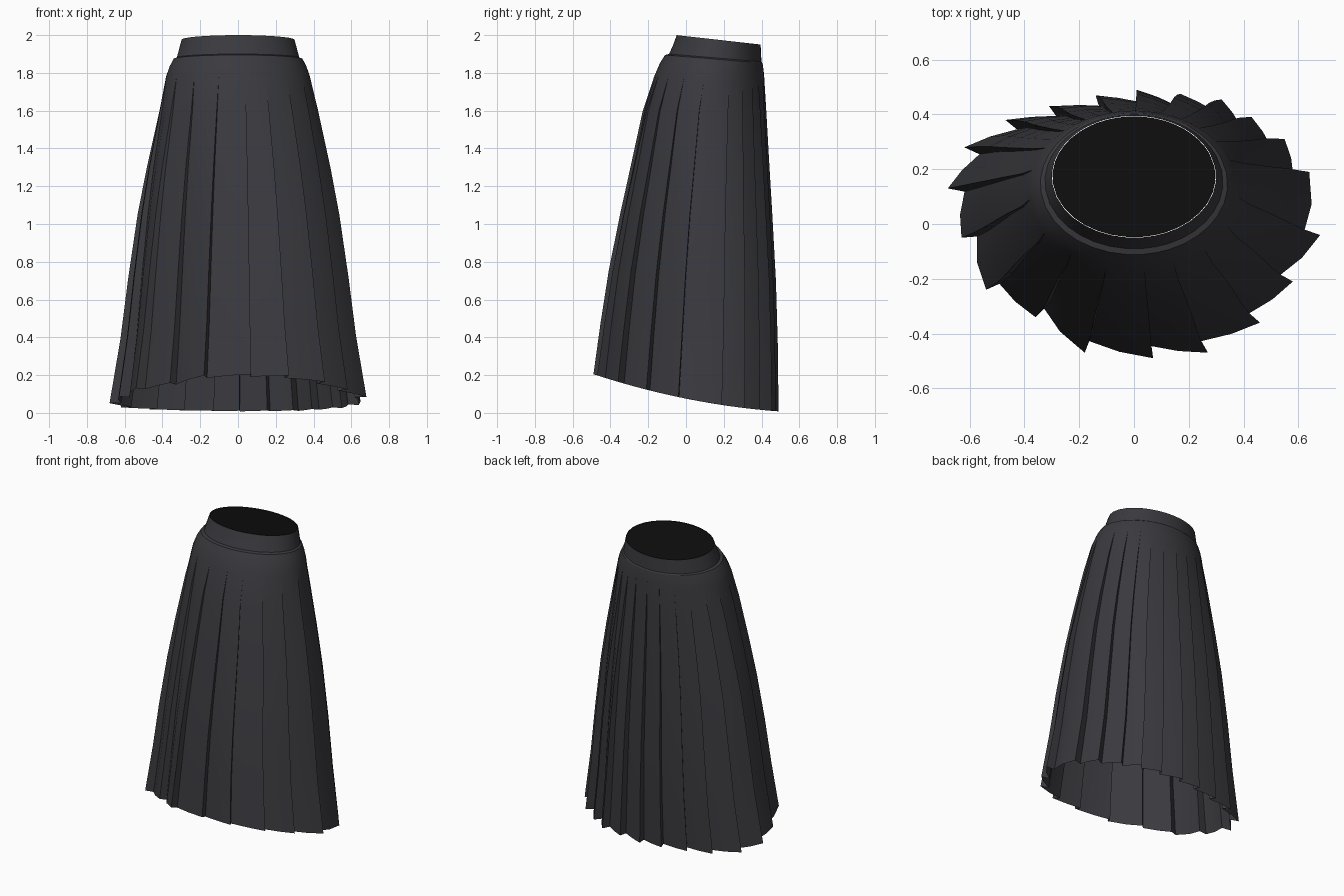
import bpy
import bmesh
from math import atan2, cos, sin, hypot, tau

cube = bpy.data.objects.get("Cube")
if cube:
    bpy.data.objects.remove(cube, do_unlink=True)


def make_material(name, rgb):
    mat = bpy.data.materials.new(name)
    mat.use_nodes = True
    color = (*rgb, 1)
    mat.diffuse_color = color
    mat.node_tree.nodes["Principled BSDF"].inputs["Base Color"].default_value = color
    return mat


charcoal = make_material("charcoal cloth", (0.042, 0.042, 0.049))
black = make_material("black lining", (0.004, 0.004, 0.004))

# Hem corners of the knife pleats, clockwise from the centre back
HALF_X, HALF_Y = 0.68, 0.49
tips = [(0.01, 0.49), (0.17, 0.475), (0.32, 0.455), (0.43, 0.39), (0.55, 0.31),
        (0.64, 0.19), (0.68, -0.04), (0.58, -0.21), (0.46, -0.36), (0.27, -0.47),
        (0.07, -0.49), (-0.18, -0.47), (-0.36, -0.34), (-0.54, -0.24), (-0.63, -0.05),
        (-0.68, 0.13), (-0.62, 0.28), (-0.47, 0.38), (-0.31, 0.43), (-0.14, 0.47)]


def pleat_outline():
    """Outline as (angle, radius) on a unit circle: corner, panel middle, fold."""
    polar = [(atan2(y / HALF_Y, x / HALF_X), hypot(x / HALF_X, y / HALF_Y)) for x, y in tips]
    outline = []
    for i, (angle, radius) in enumerate(polar):
        next_angle, next_radius = polar[(i + 1) % len(polar)]
        turn = (angle - next_angle) % tau
        fold = next_radius * 0.91
        outline.append((angle, radius))
        outline.append((angle - turn / 2, (radius + fold) / 2))
        outline.append((angle - turn, fold))
    return outline


outline = pleat_outline()


def ring_points(z_front, z_back, half_width, y_front, y_back, pleat):
    """One tilted oval; pleat blends it from smooth to fully folded."""
    points = []
    for angle, radius in outline:
        r = 1 + (radius - 1) * pleat
        u, v = r * cos(angle), r * sin(angle)
        x = u * half_width
        y = (y_front + y_back) / 2 + v * (y_back - y_front) / 2
        z = (z_front + z_back) / 2 + v * (z_back - z_front) / 2
        if z_front < 1:
            z -= 0.03 * pleat * max(0, 1 - v * v) * (z_front - z_back) / 0.19
        points.append((x, y, z))
    return points


def loft(name, rings, material, cap=False):
    bm = bmesh.new()
    rows = [[bm.verts.new(p) for p in ring_points(*ring)] for ring in rings]
    count = len(outline)
    for upper, lower in zip(rows, rows[1:]):
        for i in range(count):
            j = (i + 1) % count
            bm.faces.new((upper[i], upper[j], lower[j], lower[i]))
    if cap:
        bm.faces.new(list(reversed(rows[0])))
    bmesh.ops.remove_doubles(bm, verts=bm.verts, dist=0.0001)
    mesh = bpy.data.meshes.new(name)
    bm.to_mesh(mesh)
    bm.free()
    mesh.materials.append(material)
    obj = bpy.data.objects.new(name, mesh)
    bpy.context.collection.objects.link(obj)
    bpy.ops.object.select_all(action="DESELECT")
    obj.select_set(True)
    bpy.context.view_layer.objects.active = obj
    bpy.ops.object.shade_smooth_by_angle(angle=0.42)
    return obj


# Each ring: front height, back height, half width, front y, back y, pleat depth
loft("waistband", [
    (2.0, 1.95, 0.3, -0.05, 0.395, 0),
    (1.95, 1.91, 0.312, -0.068, 0.397, 0),
    (1.89, 1.85, 0.328, -0.095, 0.4, 0),
], charcoal)

loft("pleated_skirt", [
    (1.9, 1.86, 0.325, -0.09, 0.398, 0),
    (1.895, 1.852, 0.342, -0.112, 0.405, 0),
    (1.85, 1.82, 0.363, -0.14, 0.41, 0),
    (1.78, 1.78, 0.382, -0.17, 0.414, 0),
    (1.6, 1.6, 0.425, -0.23, 0.425, 0.32),
    (1.3, 1.3, 0.49, -0.295, 0.442, 0.55),
    (1.05, 1.05, 0.537, -0.35, 0.457, 0.7),
    (0.75, 0.7, 0.585, -0.41, 0.476, 0.82),
    (0.48, 0.36, 0.625, -0.452, 0.486, 0.9),
    (0.205, 0.008, HALF_X, -HALF_Y, HALF_Y, 1),
], charcoal)

# Dark closed opening just under the rim
loft("waist_opening", [
    (1.996, 1.946, 0.298, -0.048, 0.393, 0),
    (1.99, 1.94, 0.298, -0.048, 0.393, 0),
], black, cap=True)
